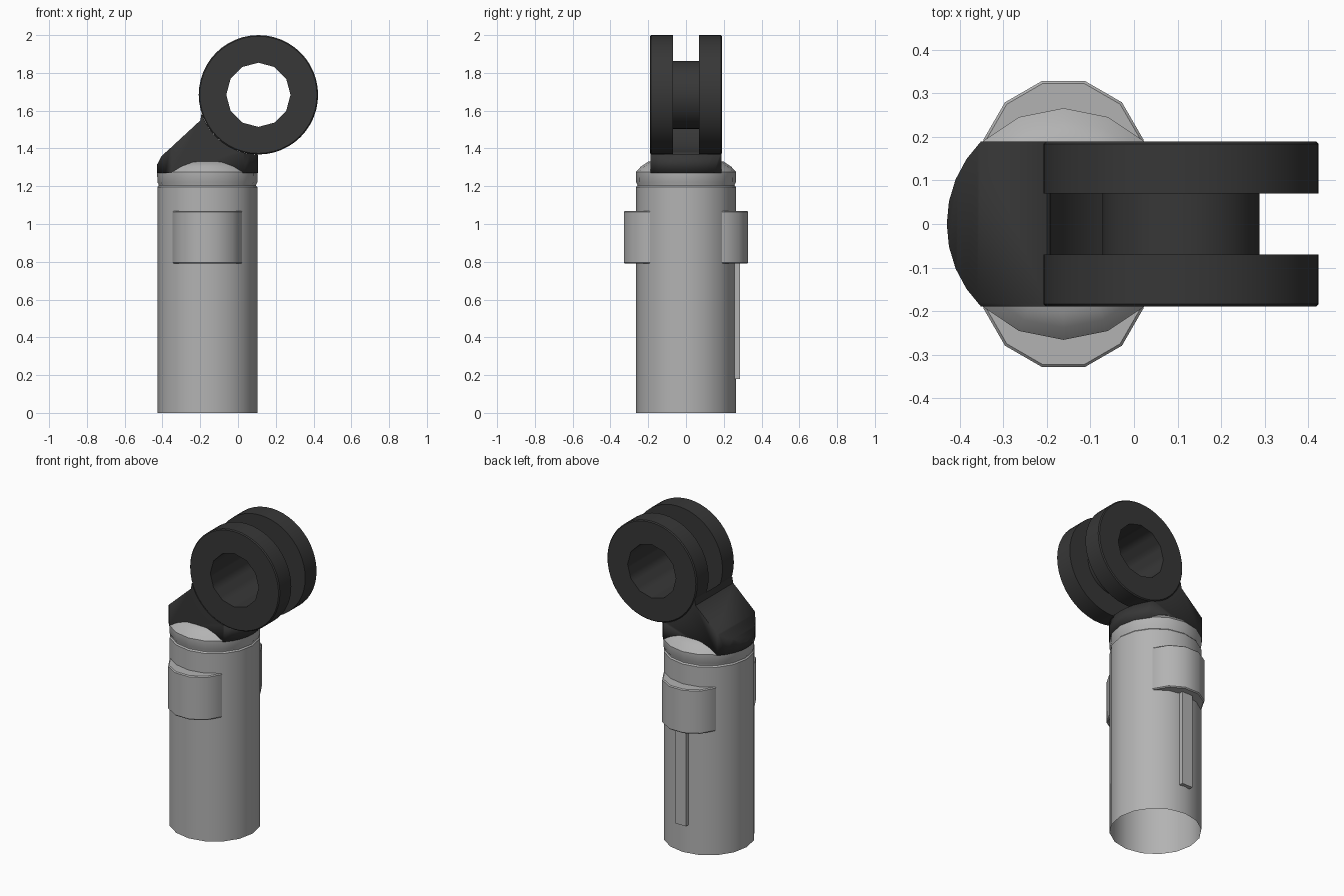
import bpy, bmesh, math
from mathutils import Vector

if "Cube" in bpy.data.objects:
    bpy.data.objects.remove(bpy.data.objects["Cube"])


def material(name, c):
    m = bpy.data.materials.new(name)
    m.diffuse_color = (c, c, c, 1)
    m.use_nodes = True
    m.node_tree.nodes["Principled BSDF"].inputs["Base Color"].default_value = m.diffuse_color
    return m


GREY = material("light grey", 0.45)
DARK = material("charcoal", 0.038)
CX = -0.162            # tube axis
RX, RZ, RR = 0.108, 1.684, 0.316   # eye centre and radius


def finish(name, bm, mat, angle=35):
    bmesh.ops.recalc_face_normals(bm, faces=bm.faces)
    me = bpy.data.meshes.new(name)
    bm.to_mesh(me)
    bm.free()
    ob = bpy.data.objects.new(name, me)
    bpy.context.collection.objects.link(ob)
    me.materials.append(mat)
    bpy.ops.object.select_all(action='DESELECT')
    ob.select_set(True)
    bpy.context.view_layer.objects.active = ob
    bpy.ops.object.shade_smooth_by_angle(angle=math.radians(angle))
    return ob


def revolve(profile, n, place, closed=False):
    """Sweep (radius, height) points; place(radius, height, angle) gives the position."""
    bm = bmesh.new()
    rows = [[bm.verts.new(place(r, h, 2 * math.pi * i / n)) for i in range(n)]
            for r, h in profile]
    pairs = list(zip(rows, rows[1:]))
    if closed:
        pairs.append((rows[-1], rows[0]))
    for a, b in pairs:
        for i in range(n):
            j = (i + 1) % n
            bm.faces.new((a[i], a[j], b[j], b[i]))
    return bm, rows


def upright(cx, cy, turn=0):
    return lambda r, h, t: Vector((cx + r * math.cos(t + turn), cy + r * math.sin(t + turn), h))


# Open-bottomed tube
bm, rows = revolve([(0.265, 0), (0.265, 1.195), (0.258, 1.203)], 16, upright(CX, 0))
finish("tube", bm, GREY)

# Domed cap with a seam below it
bm, rows = revolve([(0.258, 1.203), (0.258, 1.209), (0.265, 1.222), (0.266, 1.275),
                    (0.238, 1.305), (0.2, 1.33), (0.1, 1.34)], 16, upright(CX, 0))
bm.faces.new(rows[-1])
finish("domed_cap", bm, GREY)

# Twelve-sided lugs on both sides of the tube
for side, label in ((-1, "front"), (1, "back")):
    bm, rows = revolve([(0.184, 0.79), (0.19, 0.796), (0.19, 1.064), (0.184, 1.07)], 12,
                       upright(CX, side * 0.145, math.radians(15)))
    bm.faces.new(rows[0])
    bm.faces.new(rows[-1])
    finish(label + "_lug", bm, GREY)

# Narrow rib under the back lug
bm = bmesh.new()
bmesh.ops.create_cube(bm, size=1)
for v in bm.verts:
    v.co = Vector((CX + v.co.x * 0.075, 0.265 + v.co.y * 0.04, 0.49 + v.co.z * 0.62))
finish("back_rib", bm, GREY)


# Forked eye: two discs joined by a hub, with a twelve-sided hole
def eye_place(r, y, t):
    if r < 0.175:
        r *= math.cos(math.pi / 12) / math.cos(t % (math.pi / 6) - math.pi / 12)
    return Vector((RX + r * math.cos(t), y, RZ + r * math.sin(t)))


half = [(0.18, 0.07), (RR, 0.07), (RR, 0.184), (RR - 0.006, 0.19), (0.17, 0.19)]
profile = half + [(r, -y) for r, y in reversed(half)]
bm, rows = revolve(profile, 48, eye_place, closed=True)
finish("forked_eye", bm, DARK)

# Neck between cap and eye, rounded to the tube by intersecting with a cylinder
outline = [(-0.46, 1.27), (0.12, 1.27), (0.12, 1.362)]
for k in range(13):
    a = math.radians(268 - 70 * k / 12)
    outline.append((RX + RR * math.cos(a), RZ + RR * math.sin(a)))
outline += [(-0.2, 1.548), (-0.36, 1.4), (-0.405, 1.36), (-0.425, 1.32), (-0.46, 1.28)]
bm = bmesh.new()
face = bm.faces.new([bm.verts.new((x, -0.189, z)) for x, z in outline])
new = bmesh.ops.extrude_face_region(bm, geom=[face])["geom"]
bmesh.ops.translate(bm, vec=(0, 0.378, 0),
                    verts=[v for v in new if isinstance(v, bmesh.types.BMVert)])
neck = finish("neck", bm, DARK)

bm, rows = revolve([(0.268, 1.0), (0.268, 2.0)], 32, upright(CX, 0))
bm.faces.new(rows[0])
bm.faces.new(rows[-1])
cutter = finish("neck_cutter", bm, DARK)
cutter.hide_render = True
mod = neck.modifiers.new("round", 'BOOLEAN')
mod.operation = 'INTERSECT'
mod.solver = 'EXACT'
mod.object = cutter
bpy.context.view_layer.objects.active = neck
bpy.ops.object.modifier_apply(modifier=mod.name)
bpy.data.objects.remove(cutter)
